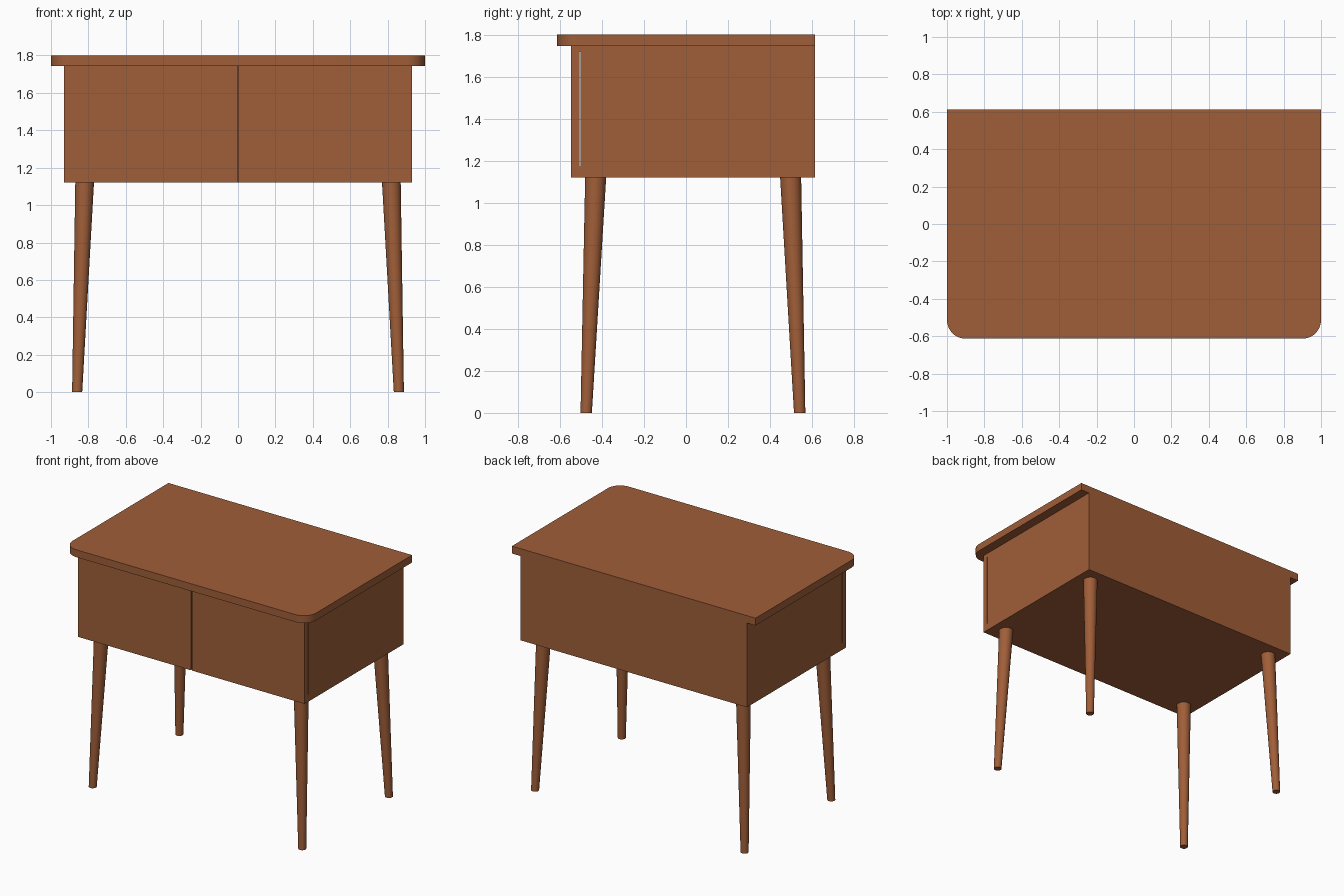
import bpy, bmesh, math
from mathutils import Vector

if "Cube" in bpy.data.objects:
    bpy.data.objects.remove(bpy.data.objects["Cube"])

wood = bpy.data.materials.new("warm brown wood")
wood.diffuse_color = (0.35, 0.112, 0.04, 1)
wood.use_nodes = True
wood.node_tree.nodes["Principled BSDF"].inputs["Base Color"].default_value = wood.diffuse_color


def finish(bm, name, smooth=False):
    bmesh.ops.recalc_face_normals(bm, faces=bm.faces)
    me = bpy.data.meshes.new(name)
    bm.to_mesh(me)
    bm.free()
    me.materials.append(wood)
    ob = bpy.data.objects.new(name, me)
    bpy.context.collection.objects.link(ob)
    if smooth:
        bpy.context.view_layer.objects.active = ob
        ob.select_set(True)
        bpy.ops.object.shade_smooth_by_angle(angle=math.radians(35))
        ob.select_set(False)
    return ob


def prism(name, points, offset, smooth=False):
    """Extrude a closed outline along an offset."""
    bm = bmesh.new()
    face = bm.faces.new([bm.verts.new(p) for p in points])
    ext = bmesh.ops.extrude_face_region(bm, geom=[face], use_keep_orig=True)
    moved = [v for v in ext["geom"] if isinstance(v, bmesh.types.BMVert)]
    bmesh.ops.translate(bm, verts=moved, vec=offset)
    return finish(bm, name, smooth)


# Table top: square back corners, rounded front corners
HALF_DEPTH, R, Z0, Z1 = 0.613, 0.1, 1.745, 1.80
outline = [(1, HALF_DEPTH, Z0), (-1, HALF_DEPTH, Z0)]
for cx, start in ((-1 + R, 180), (1 - R, 270)):
    for i in range(13):
        a = math.radians(start + 90 * i / 12)
        outline.append((cx + R * math.cos(a), -HALF_DEPTH + R + R * math.sin(a), Z0))
prism("table_top", outline, (0, 0, Z1 - Z0), True)

# Cabinet: side profile with a shallow slot behind the doors
W, BOTTOM, DOOR_BACK = 0.93, 1.12, -0.508
profile = [(DOOR_BACK, BOTTOM), (HALF_DEPTH, BOTTOM), (HALF_DEPTH, Z0), (DOOR_BACK, Z0),
           (DOOR_BACK, 1.718), (-0.502, 1.718), (-0.502, 1.172), (DOOR_BACK, 1.172)]
prism("cabinet_body", [(-W, y, z) for y, z in profile], (2 * W, 0, 0))

# Two doors with a narrow centre gap
for side, s in (("left", -1), ("right", 1)):
    xs = (s * 0.004, s * W)
    door = [(xs[0], -0.547, BOTTOM), (xs[1], -0.547, BOTTOM),
            (xs[1], -0.547, Z0), (xs[0], -0.547, Z0)]
    prism(side + "_door", door, (0, 0.547 + DOOR_BACK, 0))

# Splayed tapering legs
def leg(name, top, foot, r_top=0.05, r_foot=0.027, n=32):
    bm = bmesh.new()
    rings = []
    for c, r in ((Vector(foot), r_foot), (Vector(top), r_top)):
        rings.append([bm.verts.new(c + Vector((r * math.cos(2 * math.pi * i / n),
                                               r * math.sin(2 * math.pi * i / n), 0)))
                      for i in range(n)])
    for i in range(n):
        j = (i + 1) % n
        bm.faces.new((rings[0][i], rings[0][j], rings[1][j], rings[1][i]))
    bm.faces.new(rings[0])
    bm.faces.new(rings[1])
    finish(bm, name, True)


for side, s in (("left", -1), ("right", 1)):
    for end, y_top, y_foot in (("front", -0.43, -0.475), ("back", 0.498, 0.541)):
        leg(f"{end}_{side}_leg", (s * 0.82, y_top, BOTTOM), (s * 0.86, y_foot, 0))
